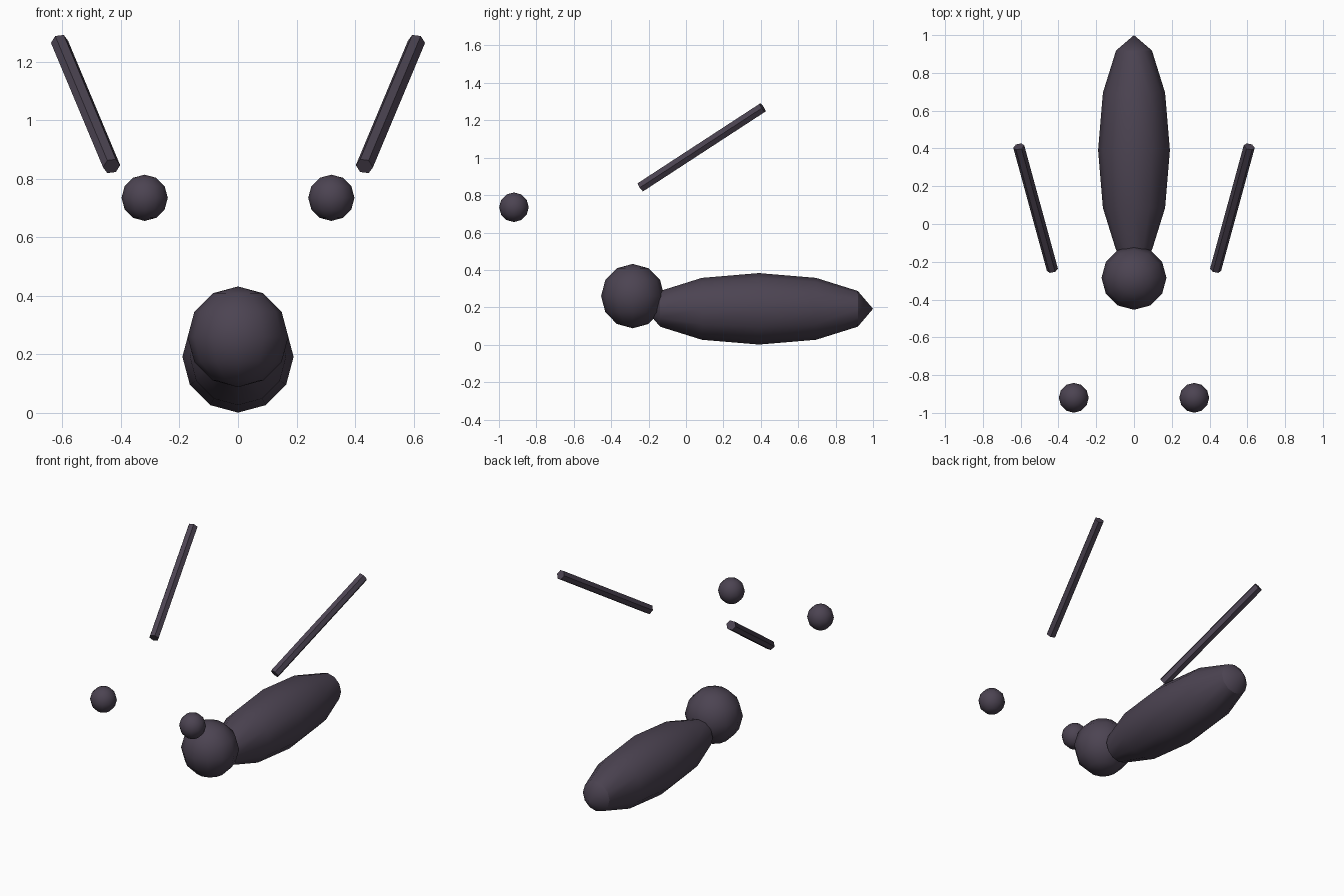
import bpy
import bmesh
import math
from mathutils import Matrix, Vector

cube = bpy.data.objects.get("Cube")
if cube:
    bpy.data.objects.remove(cube, do_unlink=True)

# Single chitin colour
shell = bpy.data.materials.new("dark_plum_grey")
shell.use_nodes = True
colour = (0.072, 0.057, 0.084, 1.0)
shell.diffuse_color = colour
shell.node_tree.nodes["Principled BSDF"].inputs["Base Color"].default_value = colour


def finish(name, bm, angle):
    mesh = bpy.data.meshes.new(name)
    bmesh.ops.recalc_face_normals(bm, faces=bm.faces)
    bm.to_mesh(mesh)
    bm.free()
    mesh.materials.append(shell)
    obj = bpy.data.objects.new(name, mesh)
    bpy.context.collection.objects.link(obj)
    bpy.ops.object.select_all(action="DESELECT")
    obj.select_set(True)
    bpy.context.view_layer.objects.active = obj
    bpy.ops.object.shade_smooth_by_angle(angle=math.radians(angle))
    return obj


def ellipsoid(name, centre, radii, poles_along_y=False, angle=45):
    bm = bmesh.new()
    bmesh.ops.create_uvsphere(bm, u_segments=12, v_segments=6, radius=1)
    if poles_along_y:
        bm.transform(Matrix.Rotation(math.radians(90), 4, "X"))
    bm.transform(Matrix.Translation(centre) @ Matrix.Diagonal((*radii, 1)))
    return finish(name, bm, angle)


def rod(name, start, end, radius):
    start, end = Vector(start), Vector(end)
    axis = (end - start).normalized()
    # Hexagon corners point sideways
    side = (Vector((1, 0, 0)) - axis * axis.x).normalized()
    turn = Matrix((side.cross(axis).normalized() * -1, side, axis)).transposed()
    if turn.determinant() < 0:
        turn = Matrix((side.cross(axis).normalized(), side, axis)).transposed()
    bm = bmesh.new()
    bmesh.ops.create_cone(bm, cap_ends=True, segments=6, radius1=radius,
                          radius2=radius, depth=(end - start).length)
    bm.transform(Matrix.Translation((start + end) / 2) @ turn.to_4x4())
    return finish(name, bm, 30)


# Long body and round head
ellipsoid("body", (0, 0.39, 0.192), (0.19, 0.61, 0.191), True, 31)
ellipsoid("head", (0, -0.285, 0.26), (0.172, 0.169, 0.172))

# Floating eyes and antennae on each side
for side, sign in (("left", 1), ("right", -1)):
    ellipsoid(side + "_eye", (sign * 0.319, -0.92, 0.735), (0.079,) * 3)
    rod(side + "_antenna", (sign * 0.432, -0.242, 0.843),
        (sign * 0.61, 0.41, 1.268), 0.03)
